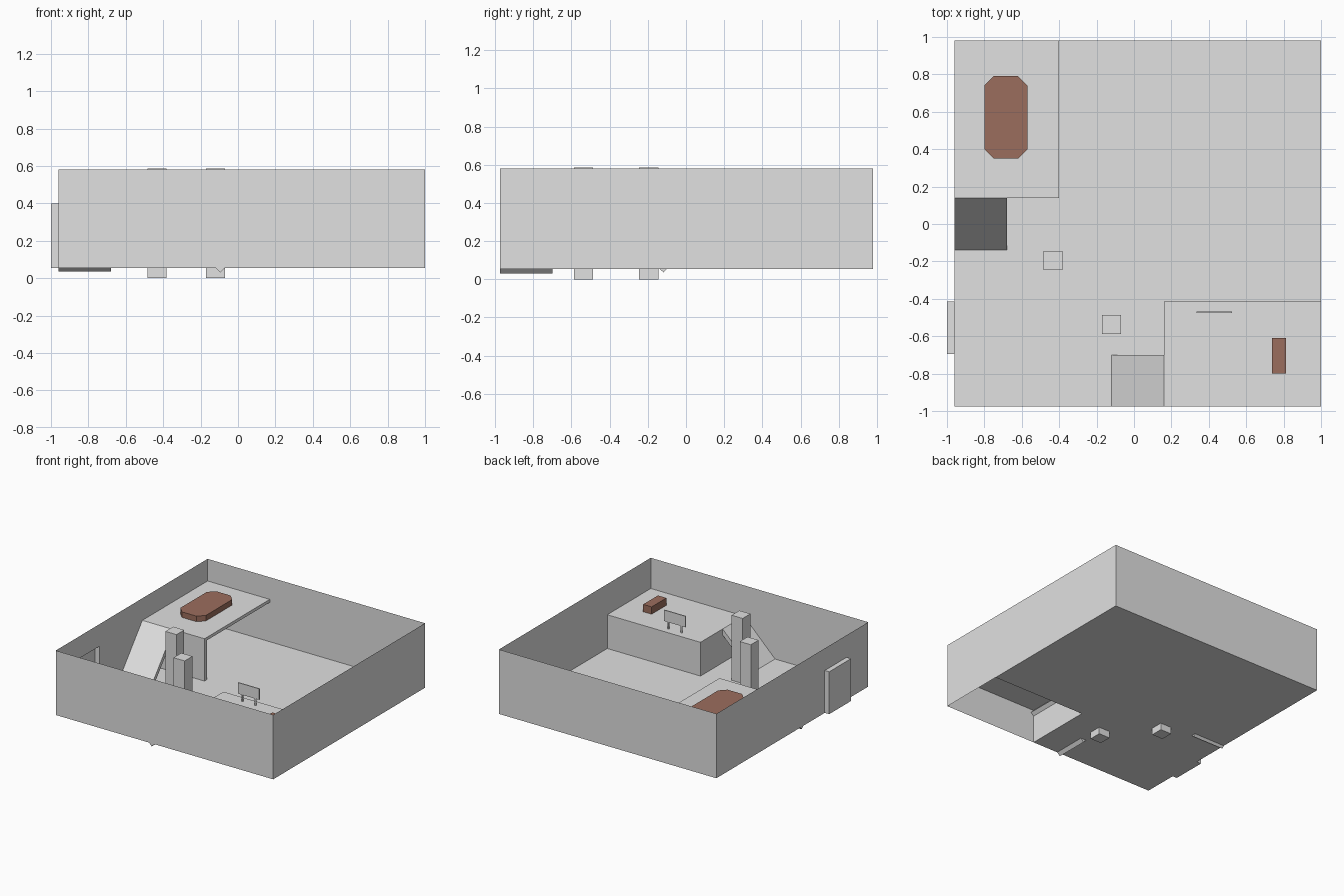
import bpy, math

if "Cube" in bpy.data.objects:
    bpy.data.objects.remove(bpy.data.objects["Cube"])


def material(name, rgb):
    m = bpy.data.materials.new(name)
    m.diffuse_color = (*rgb, 1)
    m.use_nodes = True
    m.node_tree.nodes["Principled BSDF"].inputs["Base Color"].default_value = m.diffuse_color
    return m


GREY = material("light_grey", (0.75, 0.75, 0.75))
BROWN = material("brown", (0.33, 0.155, 0.11))

X0, X1, Y0, Y1 = -0.96, 1.0, -0.975, 0.98   # room footprint
FLOOR, TOP = 0.055, 0.58                    # floor and wall top
HIGH, LOW = 0.40, 0.33                      # platform heights


def mesh(name, verts, faces, mat=GREY):
    me = bpy.data.meshes.new(name)
    me.from_pydata(verts, [], faces)
    me.materials.append(mat)
    ob = bpy.data.objects.new(name, me)
    bpy.context.collection.objects.link(ob)
    return ob


def sheet(name, *polys):
    """Single-sided polygons given as corner lists."""
    verts, faces = [], []
    for p in polys:
        faces.append(range(len(verts), len(verts) + len(p)))
        verts += p
    return mesh(name, verts, faces)


def prism(name, profile, offset, mat=GREY):
    """Extrude a closed 3D profile by an offset vector."""
    n = len(profile)
    verts = profile + [tuple(a + b for a, b in zip(p, offset)) for p in profile]
    faces = [list(range(n))[::-1], list(range(n, 2 * n))]
    faces += [[i, (i + 1) % n, n + (i + 1) % n, n + i] for i in range(n)]
    return mesh(name, verts, faces, mat)


def box(name, x, y, z, mat=GREY):
    base = [(x[0], y[0], z[0]), (x[1], y[0], z[0]), (x[1], y[1], z[0]), (x[0], y[1], z[0])]
    return prism(name, base, (0, 0, z[1] - z[0]), mat)


def wall(a, b, z0=FLOOR, z1=TOP):
    return [(*a, z0), (*b, z0), (*b, z1), (*a, z1)]


def ramp_profile(run, z_top, t):
    """Tilted slab section: (distance, height) from its low end."""
    rise = z_top - FLOOR
    ln = math.hypot(run, rise)
    dx, dz = t * rise / ln, -t * run / ln
    return [(0, FLOOR), (dx, FLOOR + dz), (run + dx, z_top + dz), (run, z_top)]


# Floor, cut away under the low platform
PX, PY = 0.16, -0.415
sheet("floor", [(x, y, FLOOR) for x, y in
                [(X0, Y0), (PX, Y0), (PX, PY), (X1, PY), (X1, Y1), (X0, Y1)]])

# Outer walls, the left one with a doorway
D0, D1, DZ, DX = -0.695, -0.415, 0.40, -1.0
sheet("outer_walls",
      wall((X0, Y0), (X1, Y0)), wall((X1, Y0), (X1, Y1)), wall((X1, Y1), (X0, Y1)),
      wall((X0, Y1), (X0, D1)), wall((X0, D0), (X0, Y0)),
      wall((X0, D1), (X0, D0), DZ, TOP))

# Recessed doorway
sheet("door_recess",
      wall((DX, D1), (DX, D0), FLOOR, DZ),
      wall((X0, D1), (DX, D1), FLOOR, DZ),
      wall((DX, D0), (X0, D0), FLOOR, DZ),
      [(DX, D0, DZ), (X0, D0, DZ), (X0, D1, DZ), (DX, D1, DZ)],
      [(DX, D1, FLOOR), (X0, D1, FLOOR), (X0, D0, FLOOR), (DX, D0, FLOOR)])

# High platform: deck, support wall and ramp
box("high_deck", (X0, -0.40), (0.14, Y1), (HIGH - 0.025, HIGH))
box("deck_support_wall", (X0, -0.40), (0.14, 0.17), (FLOOR, HIGH - 0.025))
prism("high_ramp", [(X0, -0.14 + d, z) for d, z in ramp_profile(0.28, HIGH, 0.03)],
      (0.28, 0, 0))

# Low platform: hollow block and ramp
sheet("low_platform",
      [(PX, Y0, LOW), (X1, Y0, LOW), (X1, PY, LOW), (PX, PY, LOW)],
      wall((X1, PY), (PX, PY), FLOOR, LOW), wall((PX, PY), (PX, Y0), FLOOR, LOW))
prism("low_ramp", [(-0.12 + d, -0.70, z) for d, z in ramp_profile(0.28, LOW, 0.035)],
      (0, Y0 + 0.70, 0))

# Square pillars
for i, (x, y) in enumerate([(-0.433, -0.195), (-0.12, -0.537)]):
    box(f"pillar_{i + 1}", (x - 0.05, x + 0.05), (y - 0.05, y + 0.05), (0, 0.585))

# Brown eight-sided table block and small block
a, b, c, d, k = -0.80, -0.57, 0.35, 0.79, 0.05
prism("octagon_block", [(x, y, 0.385) for x, y in
                        [(a + k, c), (b - k, c), (b, c + k), (b, d - k),
                         (b - k, d), (a + k, d), (a, d - k), (a, c + k)]],
      (0, 0, 0.06), BROWN)
box("small_block", (0.737, 0.813), (-0.80, -0.61), (0.30, 0.39), BROWN)

# Sign board on two legs
box("sign_panel", (0.335, 0.525), (-0.477, -0.469), (0.385, 0.475))
for i, x in enumerate([0.37, 0.49]):
    box(f"sign_leg_{i + 1}", (x - 0.006, x + 0.006), (-0.477, -0.469), (LOW, 0.385))
